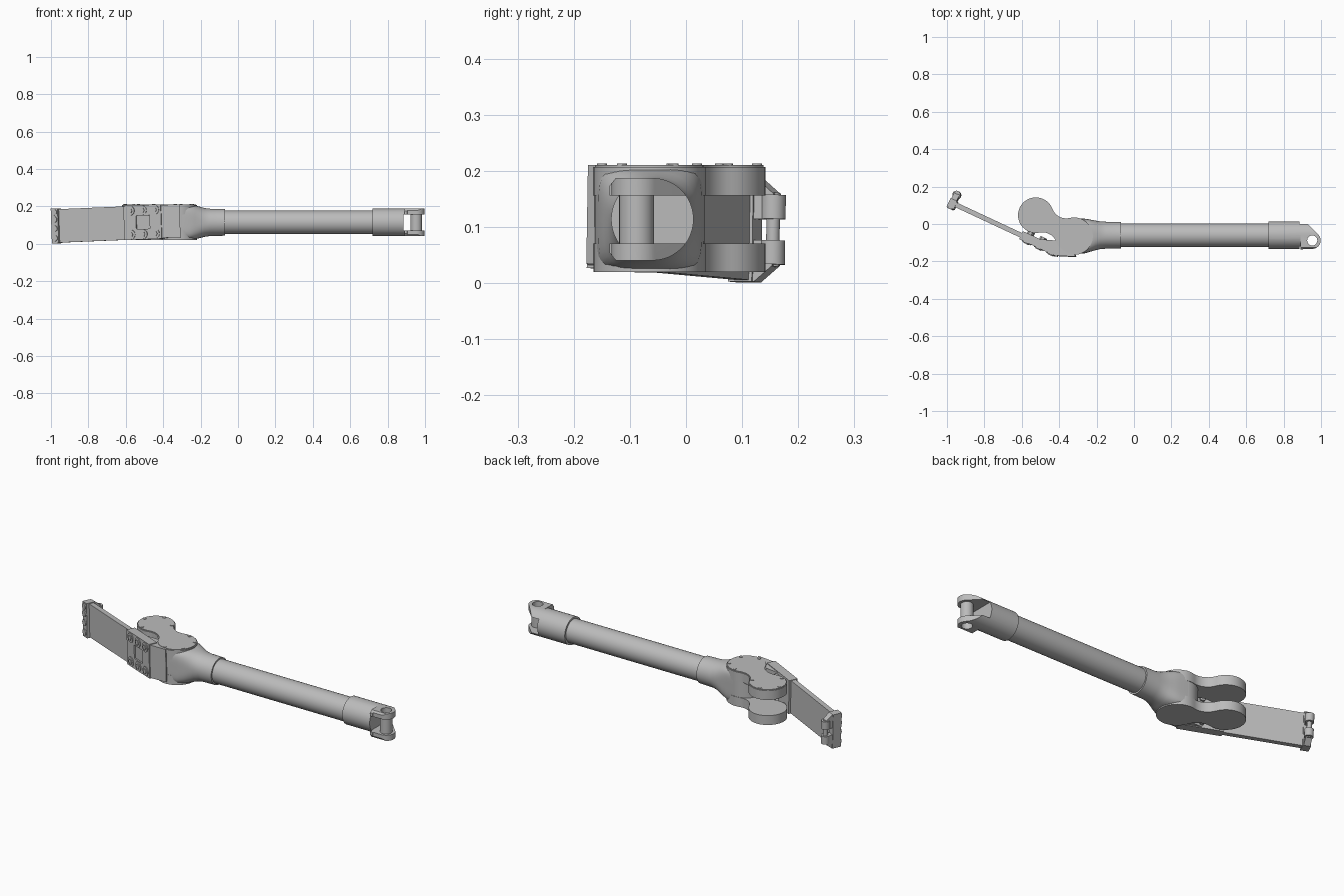
import bpy, bmesh
from math import sin, cos, pi, radians, sqrt, atan2
from mathutils import Matrix, Vector

if "Cube" in bpy.data.objects:
    bpy.data.objects.remove(bpy.data.objects["Cube"], do_unlink=True)

metal = bpy.data.materials.new("grey_metal")
metal.use_nodes = True
metal.diffuse_color = (0.5, 0.5, 0.5, 1)
metal.node_tree.nodes["Principled BSDF"].inputs["Base Color"].default_value = (0.5, 0.5, 0.5, 1)

ALONG_X = Matrix(((0, 0, 1), (1, 0, 0), (0, 1, 0))).to_4x4()   # profile (y, z), extruded on x
ALONG_Y = Matrix(((1, 0, 0), (0, 0, 1), (0, 1, 0))).to_4x4()   # profile (x, z), extruded on y
FLAT = Matrix.Identity(4)                                      # profile (x, y), extruded on z


def loft(name, rings, frame=FLAT):
    """Skin a list of equal rings and cap both ends."""
    bm = bmesh.new()
    rows = [[bm.verts.new(frame @ Vector(p)) for p in ring] for ring in rings]
    n = len(rows[0])
    for a, b in zip(rows, rows[1:]):
        for i in range(n):
            bm.faces.new((a[i], a[(i + 1) % n], b[(i + 1) % n], b[i]))
    bm.faces.new(rows[0][::-1])
    bm.faces.new(rows[-1])
    bmesh.ops.recalc_face_normals(bm, faces=bm.faces)
    mesh = bpy.data.meshes.new(name)
    bm.to_mesh(mesh)
    bm.free()
    mesh.materials.append(metal)
    obj = bpy.data.objects.new(name, mesh)
    bpy.context.collection.objects.link(obj)
    return obj


def prism(name, pts, lo, hi, frame=FLAT):
    return loft(name, [[(x, y, h) for x, y in pts] for h in (lo, hi)], frame)


def arc(cx, cy, r, start, end, n=24):
    return [(cx + r * cos(start + (end - start) * i / n),
             cy + r * sin(start + (end - start) * i / n)) for i in range(n + 1)]


def circle(cx, cy, r, n=32):
    return arc(cx, cy, r, 0, 2 * pi, n)[:-1]


def rect(x0, x1, y0, y1):
    return [(x0, y0), (x1, y0), (x1, y1), (x0, y1)]


def boolean(obj, cutter, operation="DIFFERENCE"):
    mod = obj.modifiers.new("cut", "BOOLEAN")
    mod.operation, mod.solver, mod.object = operation, "EXACT", cutter
    bpy.context.view_layer.objects.active = obj
    bpy.ops.object.modifier_apply(modifier=mod.name)


# Long tube
TY, TZ = -0.06, 0.114
prism("long_tube", circle(TY, TZ, 0.063, 48), -0.1, 0.75, ALONG_X)

# Sleeve and fork: a round body and a squared fork, both trimmed to one outline
PX, PY = 0.953, -0.088
outline = [(0.72, -0.14), (0.90, -0.14), (0.905, -0.133)]
outline += arc(PX, PY, 0.045, -pi / 2, pi / 4) + [(0.91, 0.02), (0.72, 0.02)]
trim = prism("fork_trim", outline, 0, 0.3)
slot = prism("fork_slot", rect(0.885, 1.1, -0.3, 0.2), 0.071, 0.156)
hole = prism("fork_hole", circle(PX, PY, 0.027), 0, 0.3)
sleeve = prism("end_sleeve", circle(TY, TZ, 0.0735, 48), 0.72, 1.05, ALONG_X)
d_section = arc(TY, TZ, 0.0735, -pi / 2, pi / 2) + [(-0.125, TZ + 0.0735), (-0.136, TZ + 0.06),
                                                    (-0.136, TZ - 0.06), (-0.125, TZ - 0.0735)]
fork = prism("end_fork", d_section, 0.89, 1.05, ALONG_X)
for part in (sleeve, fork):
    boolean(part, trim, "INTERSECT")
    boolean(part, slot)
    boolean(part, hole)
bushing = prism("fork_bushing", circle(PX, PY, 0.031), 0.06, 0.167)
boolean(bushing, hole)
for helper in (trim, slot, hole):
    bpy.data.objects.remove(helper, do_unlink=True)

# Housing neck, going from a round collar to a squared block
def squircle(x, cy, ry, rz, power, n=64):
    ring = []
    for i in range(n):
        c, s = cos(2 * pi * i / n), sin(2 * pi * i / n)
        k = (abs(c) ** power + abs(s) ** power) ** (-1 / power)
        ring.append((cy + ry * c * k, TZ + rz * s * k, x))
    return ring


loft("housing_neck", [squircle(*s) for s in (
    (-0.07, TY, 0.071, 0.071, 2), (-0.15, TY, 0.072, 0.073, 2), (-0.18, TY, 0.074, 0.077, 2.3),
    (-0.205, -0.061, 0.079, 0.084, 2.8), (-0.23, -0.062, 0.085, 0.09, 3.6),
    (-0.26, -0.064, 0.092, 0.093, 5), (-0.32, -0.065, 0.098, 0.094, 8))], ALONG_X)

# Twin-lobed hinge plates with filleted waist
A, B, RA, RB, FILLET = Vector((-0.525, 0.047)), Vector((-0.32, -0.065)), 0.095, 0.1, 0.08


def lobes(inset=0.0):
    ra, rb, f = RA - inset, RB - inset, FILLET + inset
    axis = (B - A).normalized()
    side = Vector((-axis.y, axis.x))
    d = (B - A).length
    along = (d * d + (ra + f) ** 2 - (rb + f) ** 2) / (2 * d)
    high = sqrt((ra + f) ** 2 - along ** 2)
    ta, tb = atan2(high, along), atan2(high, d - along)
    flat = arc(0, 0, ra, ta, 2 * pi - ta, 40)
    flat += arc(along, -high, f, pi - ta, tb, 12)[1:-1]
    flat += arc(d, 0, rb, tb - pi, pi - tb, 40)
    flat += arc(along, high, f, -tb, ta - pi, 12)[1:-1]
    return [tuple(A + axis * x + side * y) for x, y in flat]


prism("hinge_plate_lower", lobes(), 0.02, 0.071)
prism("hinge_plate_upper", lobes(), 0.156, 0.207)
prism("hinge_cover", lobes(0.004), 0.207, 0.211)
prism("hinge_core", circle(B.x, B.y, 0.098, 48), 0.021, 0.206)
for centre, radius, angles in ((A, 0.08, (20, 95, 170, 245)), (B, 0.086, (-100, -35, 30, 80))):
    for a in angles:
        c = centre + radius * Vector((cos(radians(a)), sin(radians(a))))
        prism("cover_screw", circle(c.x, c.y, 0.009, 12), 0.207, 0.2135)

# Angled link: local x runs from tip to hinge, local y points to the back
LINK = (Matrix.Translation((-0.508, -0.128, 0.115)) @ Matrix.Rotation(radians(-25), 4, "Z")
        @ Matrix.Rotation(radians(-2.2), 4, "Y"))
LX, LY = LINK @ ALONG_X, LINK @ ALONG_Y
prism("link_panel", rect(-0.53, 0.06, -0.09, 0.089), 0.008, 0.034, LY)

# Bolted bracket with a square window
bracket = prism("bolt_bracket", rect(-0.112, 0.108, -0.092, 0.092), -0.002, 0.045, LY)
window = prism("bracket_window", rect(-0.04, 0.04, -0.036, 0.036), -0.1, 0.006, LY)
boolean(bracket, window)
bpy.data.objects.remove(window, do_unlink=True)
prism("bracket_web", [(-0.02, 0.04), (0.1, 0.0), (0.2, 0.04), (0.14, 0.1), (0.03, 0.06)],
      -0.088, 0.088, LINK)
for x in (-0.072, 0, 0.072):
    for z in (-0.064, 0.064):
        prism("bracket_washer", circle(x, z, 0.025, 24), -0.006, 0.0, LY)
        prism("bracket_bolt", circle(x, z, 0.014, 6), -0.010, 0.0, LY)
        prism("bracket_nut", circle(x, z, 0.017, 6), 0.04, 0.062, LY)

# Tip clamp with two tapered lugs and a pin
TIP = -0.518
prism("tip_clamp", rect(-0.007, 0.04, -0.093, 0.093), TIP - 0.02, TIP + 0.02, LX)
for sign, label in ((1, "upper"), (-1, "lower")):
    lug = [(0.03, 0.093), (0.042, 0.093), (0.078, 0.064), (0.078, 0.019), (0.03, 0.019)]
    prism("tip_lug_" + label, [(y, sign * z) for y, z in lug], TIP - 0.016, TIP + 0.016, LX)
    prism("tip_eye_" + label, circle(TIP, 0.071, 0.022), sign * 0.019, sign * 0.062, LINK)
prism("tip_pin", circle(TIP, 0.071, 0.012, 24), -0.066, 0.066, LINK)
for z in (-0.066, -0.014, 0.034, 0.073):
    prism("tip_bolt", circle(TIP, z, 0.016, 20), -0.013, 0.0, LY)

# Smooth round faces, keep edges sharp
bpy.ops.object.select_all(action="DESELECT")
for obj in bpy.context.collection.objects:
    if obj.type == "MESH" and obj.data.materials and obj.data.materials[0] == metal:
        obj.select_set(True)
        bpy.context.view_layer.objects.active = obj
bpy.ops.object.shade_smooth_by_angle(angle=radians(30))
